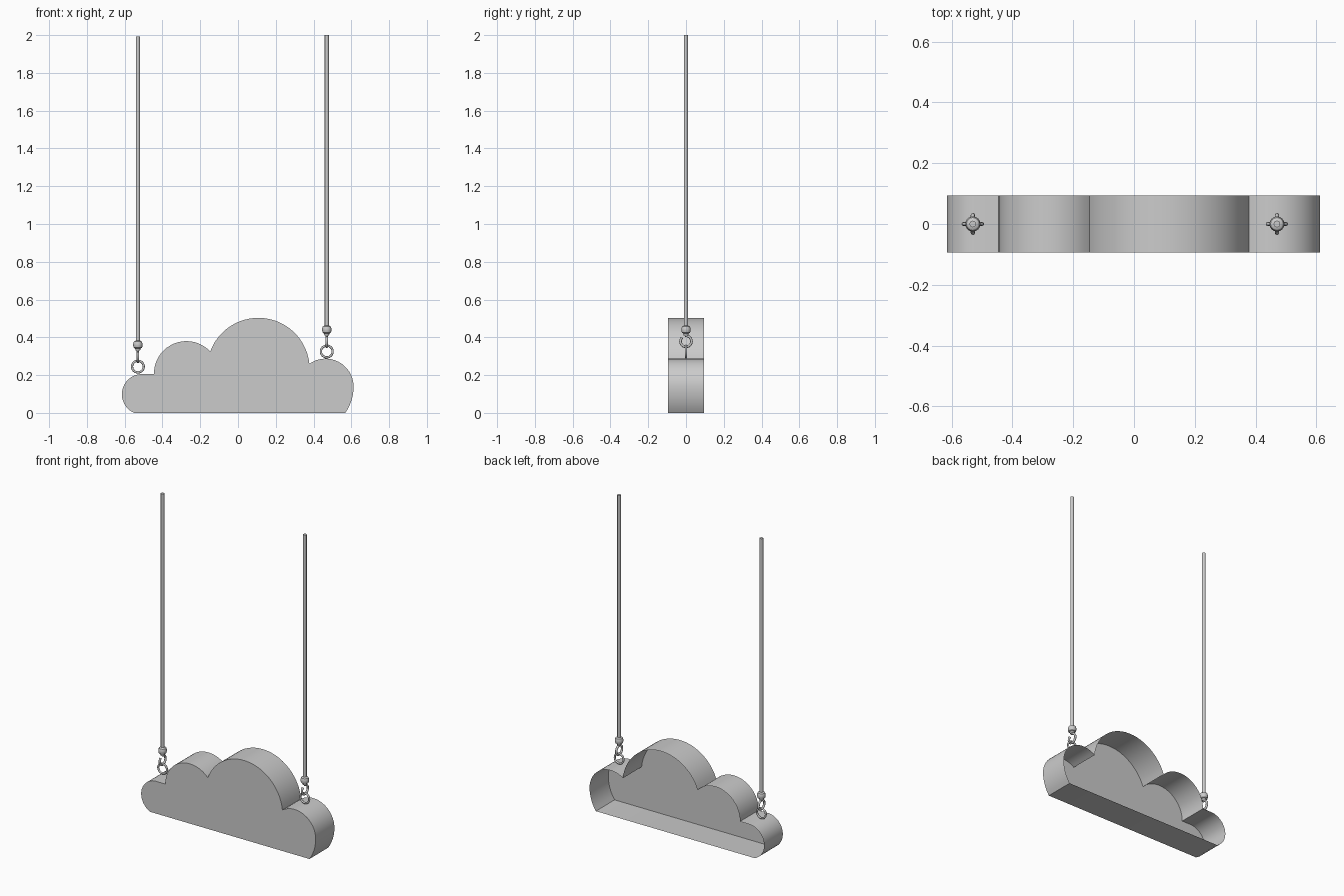
import bpy, bmesh, math
from mathutils import Vector

if "Cube" in bpy.data.objects:
    bpy.data.objects.remove(bpy.data.objects["Cube"])

DEPTH = 0.094


def finish(bm, name, angle=35):
    bmesh.ops.recalc_face_normals(bm, faces=bm.faces)
    me = bpy.data.meshes.new(name)
    bm.to_mesh(me)
    bm.free()
    ob = bpy.data.objects.new(name, me)
    bpy.context.collection.objects.link(ob)
    bpy.ops.object.select_all(action='DESELECT')
    ob.select_set(True)
    bpy.context.view_layer.objects.active = ob
    bpy.ops.object.shade_smooth_by_angle(angle=math.radians(angle))
    return ob


def arc(a, b, c, n):
    """Points on the circle from a through b to c, clockwise, without c."""
    (ax, ay), (bx, by), (cx, cy) = a, b, c
    d = 2 * (ax * (by - cy) + bx * (cy - ay) + cx * (ay - by))
    sa, sb, sc = ax * ax + ay * ay, bx * bx + by * by, cx * cx + cy * cy
    ux = (sa * (by - cy) + sb * (cy - ay) + sc * (ay - by)) / d
    uy = (sa * (cx - bx) + sb * (ax - cx) + sc * (bx - ax)) / d
    r = math.hypot(ax - ux, ay - uy)
    t0, t1 = math.atan2(ay - uy, ax - ux), math.atan2(cy - uy, cx - ux)
    if t1 > t0:
        t1 -= 2 * math.pi
    return [(ux + r * math.cos(t0 + (t1 - t0) * i / n),
             uy + r * math.sin(t0 + (t1 - t0) * i / n)) for i in range(n)]


# Cloud: front panel with a rim running back, open at the rear
outline = (arc((-0.55, 0), (-0.615, 0.10), (-0.52, 0.205), 16)
           + [(-0.52, 0.205)]
           + arc((-0.445, 0.205), (-0.275, 0.38), (-0.147, 0.325), 18)
           + arc((-0.147, 0.325), (0.10, 0.503), (0.378, 0.26), 26)
           + arc((0.378, 0.26), (0.47, 0.287), (0.612, 0.14), 16)
           + arc((0.612, 0.14), (0.602, 0.07), (0.568, 0), 6)
           + [(0.568, 0)])
bm = bmesh.new()
front = [bm.verts.new((x, -DEPTH, z)) for x, z in outline]
back = [bm.verts.new((x, DEPTH, z)) for x, z in outline]
bm.faces.new(front)
for i in range(len(front)):
    j = (i + 1) % len(front)
    bm.faces.new((front[i], front[j], back[j], back[i]))
finish(bm, "cloud_shell")


def tube(name, points, radius, cyclic=False):
    """Round tube along a path."""
    cu = bpy.data.curves.new(name, 'CURVE')
    cu.dimensions = '3D'
    cu.bevel_depth = radius
    cu.bevel_resolution = 2
    cu.use_fill_caps = True
    sp = cu.splines.new('POLY')
    sp.points.add(len(points) - 1)
    for p, co in zip(sp.points, points):
        p.co = (*co, 1)
    sp.use_cyclic_u = cyclic
    ob = bpy.data.objects.new(name, cu)
    bpy.context.collection.objects.link(ob)


def lathe(name, profile, x, z, sides=16):
    """Turned part about a vertical axis."""
    bm = bmesh.new()
    vs = [bm.verts.new((x + r, 0, z + h)) for r, h in profile]
    es = [bm.edges.new(p) for p in zip(vs, vs[1:])]
    bmesh.ops.spin(bm, geom=vs + es, cent=(x, 0, 0), axis=(0, 0, 1),
                   angle=2 * math.pi, steps=sides)
    bmesh.ops.remove_doubles(bm, verts=bm.verts, dist=1e-5)
    finish(bm, name)


# Hangers: eye ring, hook, swivel and rod on each side
for side, x, z, top in (("left", -0.53, 0.245, 1.993), ("right", 0.47, 0.325, 2.0)):
    tube(side + "_eye_ring",
         [(x + 0.031 * math.cos(t), 0, z + 0.031 * math.sin(t))
          for t in (i * math.tau / 24 for i in range(24))], 0.006, True)
    # Hook loop in the side plane, threaded through the ring
    hz = z + 0.054
    loop = [(x, 0.029 * math.sin(t), hz + 0.029 * math.cos(t))
            for t in (math.radians(a) for a in range(0, 316, 15))]
    tube(side + "_hook", [(x, 0, z + 0.105)] + loop, 0.007)
    lathe(side + "_swivel",
          [(0, 0.086), (0.012, 0.086), (0.015, 0.096), (0.022, 0.100),
           (0.025, 0.112), (0.025, 0.120), (0.021, 0.132), (0.013, 0.137),
           (0, 0.137)], x, z)
    lathe(side + "_rod",
          [(0, 0.13), (0.011, 0.13), (0.011, top - z), (0, top - z)], x, z, 12)
